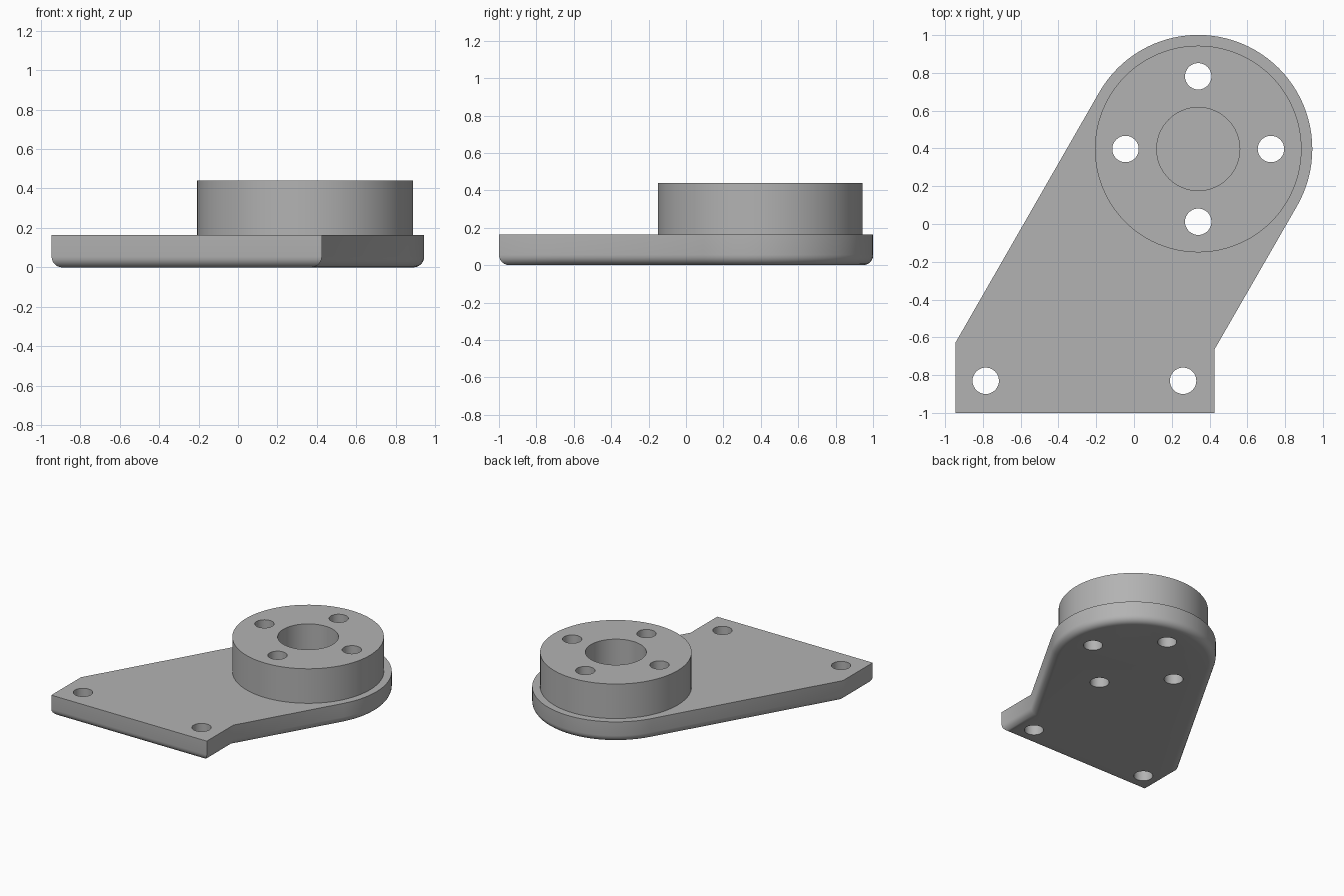
import bpy, bmesh
from math import radians, cos, sin
from mathutils import Vector

cube = bpy.data.objects.get("Cube")
if cube:
    bpy.data.objects.remove(cube, do_unlink=True)

CENTRE = Vector((0.34, 0.397))
PLATE_TOP, BOSS_TOP = 0.165, 0.44
HOLE_R, BOLT_R = 0.07, 0.385

grey = bpy.data.materials.new("plain grey")
grey.use_nodes = True
grey.diffuse_color = (0.45, 0.45, 0.45, 1)
grey.node_tree.nodes["Principled BSDF"].inputs["Base Color"].default_value = (0.45, 0.45, 0.45, 1)


def prism(name, outline, z0, z1, fillet=0):
    """Extrude an outline upwards and optionally round its bottom rim."""
    bm = bmesh.new()
    base = bm.faces.new([bm.verts.new((x, y, z0)) for x, y in outline])
    top = bmesh.ops.extrude_face_region(bm, geom=[base], use_keep_orig=True)["geom"]
    bmesh.ops.translate(bm, vec=(0, 0, z1 - z0),
                        verts=[g for g in top if isinstance(g, bmesh.types.BMVert)])
    bmesh.ops.recalc_face_normals(bm, faces=bm.faces)
    if fillet:
        rim = [e for e in bm.edges if all(v.co.z == e.verts[0].co.z < z1 - 0.01 for v in e.verts)]
        bmesh.ops.bevel(bm, geom=rim, offset=fillet, offset_type='OFFSET', segments=6,
                        profile=0.5, affect='EDGES', clamp_overlap=False)
    mesh = bpy.data.meshes.new(name)
    bm.to_mesh(mesh)
    bm.free()
    obj = bpy.data.objects.new(name, mesh)
    bpy.context.scene.collection.objects.link(obj)
    mesh.materials.append(grey)
    return obj


def arc(centre, radius, start, end, steps):
    angles = [radians(start + (end - start) * i / steps) for i in range(steps + 1)]
    return [(centre[0] + radius * cos(a), centre[1] + radius * sin(a)) for a in angles]


def cylinder(name, centre, radius, z0, z1, sides):
    return prism(name, arc(centre, radius, 0, 360, sides)[:-1], z0, z1)


def combine(target, tool, operation):
    """Apply a boolean and discard its tool."""
    mod = target.modifiers.new(operation.title(), 'BOOLEAN')
    mod.operation, mod.object, mod.solver = operation, tool, 'EXACT'
    bpy.context.view_layer.objects.active = target
    bpy.ops.object.modifier_apply(modifier=mod.name)
    bpy.data.objects.remove(tool, do_unlink=True)


# Slanted plate: rectangular foot joined by tangent edges to a round head
foot = [(-0.945, -0.628), (-0.945, -1), (0.425, -1), (0.425, -0.666)]
bracket = prism("mounting_bracket", foot + arc(CENTRE, 0.604, -30, 150, 48),
                0, PLATE_TOP, fillet=0.055)

# Round boss with a blind centre bore
combine(bracket, cylinder("boss", CENTRE, 0.547, 0.1, BOSS_TOP, 96), 'UNION')
combine(bracket, cylinder("bore", CENTRE, 0.22, PLATE_TOP, 0.6, 64), 'DIFFERENCE')

# Bolt holes around the bore and in the foot
holes = arc(CENTRE, BOLT_R, 0, 270, 3) + [(-0.785, -0.83), (0.26, -0.83)]
for spot in holes:
    combine(bracket, cylinder("hole", spot, HOLE_R, -0.1, 0.6, 32), 'DIFFERENCE')

# Smooth curved walls, crisp edges
bpy.ops.object.select_all(action='DESELECT')
bracket.select_set(True)
bpy.context.view_layer.objects.active = bracket
bpy.ops.object.shade_smooth_by_angle(angle=radians(30))
